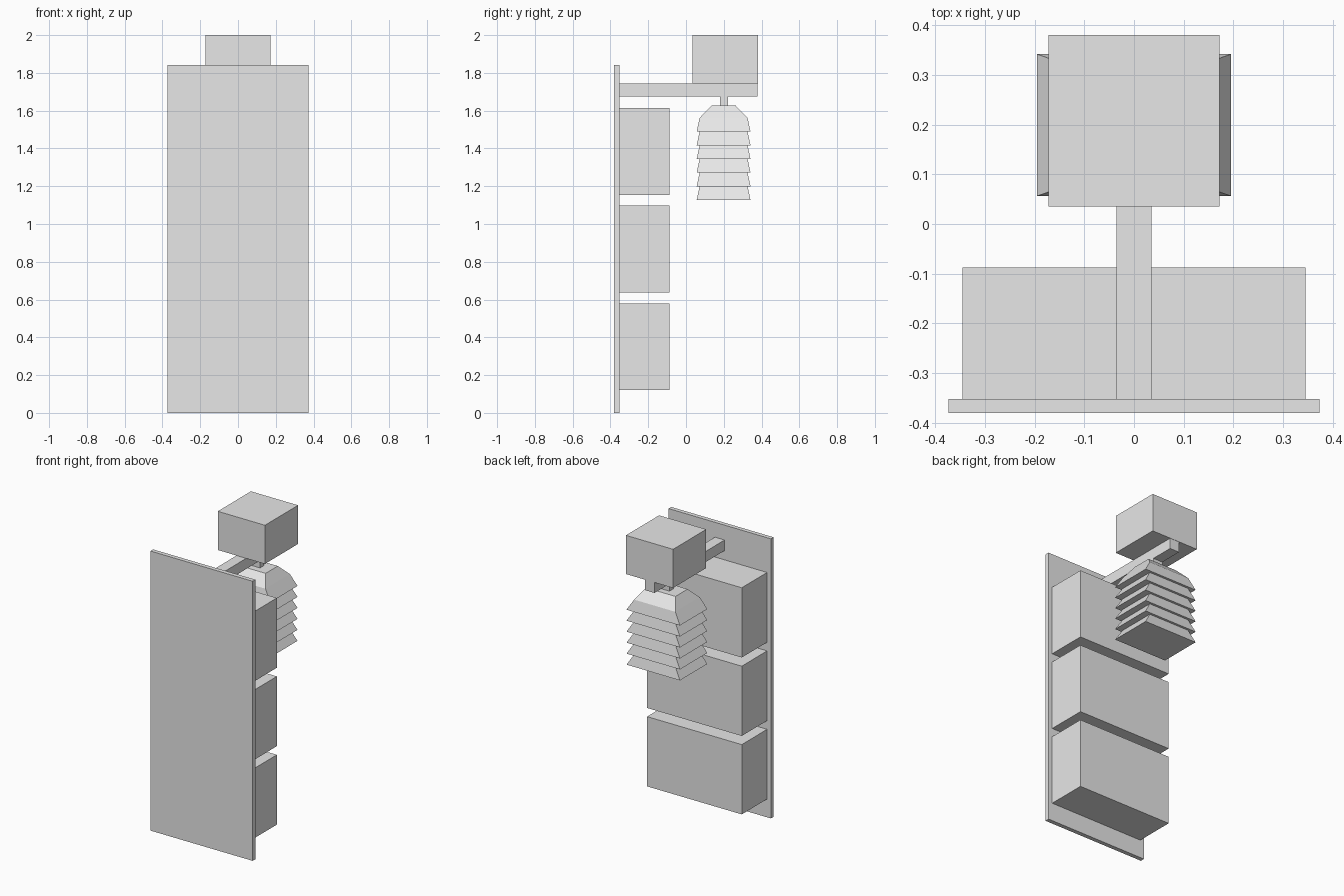
import bpy
import bmesh

cube = bpy.data.objects.get("Cube")
if cube:
    bpy.data.objects.remove(cube, do_unlink=True)

grey = bpy.data.materials.new("plain_grey")
grey.use_nodes = True
colour = (0.8, 0.8, 0.8, 1)
grey.diffuse_color = colour
grey.node_tree.nodes["Principled BSDF"].inputs["Base Color"].default_value = colour


def add_frustum(bm, y_mid, z0, z1, lower, upper):
    """Four-sided block; lower and upper are (half width, half depth)."""
    rings = []
    for z, (hx, hy) in ((z0, lower), (z1, upper)):
        rings.append([bm.verts.new((sx * hx, y_mid + sy * hy, z))
                      for sx, sy in ((-1, -1), (1, -1), (1, 1), (-1, 1))])
    low, high = rings
    bm.faces.new(low[::-1])
    bm.faces.new(high)
    for i in range(4):
        j = (i + 1) % 4
        bm.faces.new((low[i], low[j], high[j], high[i]))


def finish(name, bm):
    mesh = bpy.data.meshes.new(name)
    bm.to_mesh(mesh)
    bm.free()
    mesh.materials.append(grey)
    obj = bpy.data.objects.new(name, mesh)
    bpy.context.collection.objects.link(obj)
    return obj


def box(name, half_x, y0, y1, z0, z1):
    bm = bmesh.new()
    half = (half_x, (y1 - y0) / 2)
    add_frustum(bm, (y0 + y1) / 2, z0, z1, half, half)
    return finish(name, bm)


# Upright panel with three boxes behind it
box("front_panel", 0.373, -0.38, -0.352, 0, 1.843)
for i, place in enumerate(("lower", "middle", "upper")):
    z = 0.12 + i * 0.517
    box(place + "_box", 0.345, -0.352, -0.088, z, z + 0.46)

# Arm reaching back to the head block, with a short neck below
box("support_arm", 0.035, -0.352, 0.378, 1.675, 1.745)
box("head_block", 0.172, 0.035, 0.38, 1.745, 2)
box("neck", 0.035, 0.179, 0.222, 1.62, 1.675)

# Hanging stack of flared tiers, closed by a tapered cap
bm = bmesh.new()
mid, base, step, tiers = 0.199, 1.127, 0.0724, 6
for i in range(tiers):
    z = base + i * step
    add_frustum(bm, mid, z, z + step, (0.195, 0.1425), (0.15, 0.127))
top = base + tiers * step
add_frustum(bm, mid, top, 1.627, (0.15, 0.127), (0.107, 0.0635))
finish("tiered_stack", bm)
